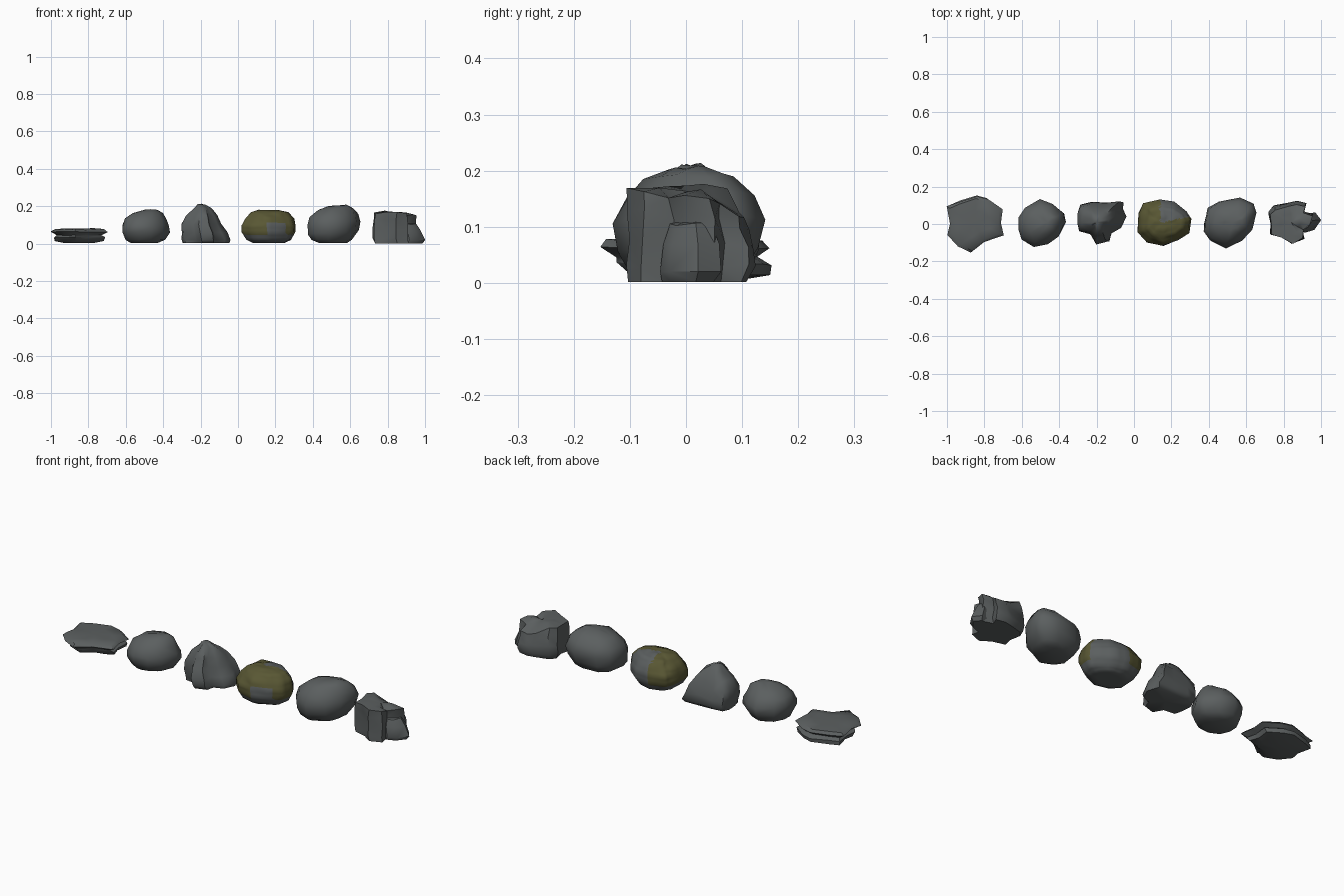
import bpy, bmesh, math, random
from mathutils import Vector

def material(name, rgb):
    m = bpy.data.materials.new(name)
    m.diffuse_color = (*rgb, 1)
    return m

STONE = material("grey stone", (0.105, 0.115, 0.116))
MOSS = material("olive moss", (0.100, 0.096, 0.034))

def rock(name, outline, rings, rough=0.004, lean=None, moss=None, angle=50, seed=1):
    """Loft a plan outline through rings of (z, xmin, xmax, ymin, ymax)."""
    rnd = random.Random(seed)
    xs, ys = [p[0] for p in outline], [p[1] for p in outline]
    x0, y0 = min(xs), min(ys)
    w, d = max(xs) - x0, max(ys) - y0
    bm = bmesh.new()
    loops = []
    for z, a, b, c, e in rings:
        loop = []
        for px, py in outline:
            x = a + (px - x0) / w * (b - a) + rnd.uniform(-rough, rough)
            y = c + (py - y0) / d * (e - c) + rnd.uniform(-rough, rough)
            h = z + (rnd.uniform(-rough, rough) if 0.02 < z else 0)
            if lean and z > 0.03:
                h += lean(x, y, z)
            loop.append(bm.verts.new((x, y, max(h, 0.002))))
        loops.append(loop)
    n = len(outline)
    for lo, hi in zip(loops, loops[1:]):
        for i in range(n):
            j = (i + 1) % n
            bm.faces.new((lo[i], lo[j], hi[j], hi[i]))
    for loop in (loops[0], loops[-1]):
        mid = sum((v.co for v in loop), Vector()) / n
        c = bm.verts.new(mid)
        for i in range(n):
            bm.faces.new((c, loop[i], loop[(i + 1) % n]))
    bmesh.ops.triangulate(bm, faces=[f for f in bm.faces if len(f.verts) > 3])
    if moss:
        bmesh.ops.subdivide_edges(bm, edges=bm.edges[:], cuts=2, use_grid_fill=True)
    bmesh.ops.recalc_face_normals(bm, faces=bm.faces[:])
    if moss:
        for f in bm.faces:
            f.material_index = int(moss(f.calc_center_median()))
    me = bpy.data.meshes.new(name)
    bm.to_mesh(me)
    bm.free()
    me.materials.append(STONE)
    me.materials.append(MOSS)
    ob = bpy.data.objects.new(name, me)
    bpy.context.collection.objects.link(ob)
    bpy.ops.object.select_all(action='DESELECT')
    ob.select_set(True)
    bpy.context.view_layer.objects.active = ob
    bpy.ops.object.shade_smooth_by_angle(angle=math.radians(angle))
    return ob

# flat layered slab
rock("flat_slab",
     [(-1, .10), (-.94, .125), (-.84, .157), (-.78, .14), (-.70, .085), (-.71, .01),
      (-.695, -.055), (-.80, -.09), (-.87, -.15), (-.94, -.115), (-.995, -.05), (-.985, .01)],
     [(.004, -.93, -.77, -.07, .09), (.014, -.98, -.72, -.10, .15), (.034, -.985, -.71, -.125, .152),
      (.045, -.97, -.73, -.125, .13), (.064, -1, -.695, -.155, .15),
      (.076, -.985, -.715, -.14, .135), (.08, -.93, -.77, -.07, .07)], rough=0.003, angle=40)

# rounded boulder
rock("round_boulder",
     [(-.617, .035), (-.585, .09), (-.505, .13), (-.435, .11), (-.375, .06), (-.365, .01),
      (-.40, -.065), (-.46, -.11), (-.535, -.12), (-.60, -.085), (-.62, -.03)],
     [(.004, -.57, -.43, -.07, .07), (.02, -.60, -.39, -.10, .105), (.06, -.618, -.367, -.12, .125),
      (.095, -.618, -.367, -.12, .13), (.135, -.605, -.385, -.10, .11),
      (.165, -.56, -.405, -.06, .08), (.18, -.49, -.43, -.015, .035)], angle=60, seed=2)

# pointed boulder with grooves down its sides
rock("pointed_boulder",
     [(-.30, .06), (-.285, .10), (-.225, .115), (-.14, .11), (-.06, .12), (-.055, .08), (-.045, .04),
      (-.07, -.02), (-.12, -.05), (-.13, -.095), (-.195, -.11), (-.225, -.06), (-.285, -.045), (-.302, 0)],
     [(.003, -.295, -.05, -.09, .105), (.02, -.303, -.045, -.108, .12), (.06, -.305, -.06, -.105, .118),
      (.105, -.303, -.085, -.09, .108), (.15, -.278, -.11, -.065, .085),
      (.185, -.24, -.14, -.035, .055), (.21, -.215, -.175, -.01, .025)], rough=0.005, angle=55, seed=3)

# mossy boulder: bare at the foot and on the back right
def is_mossy(p):
    bare_back = p.x > 0.14 and p.y > 0.02 + (p.x - .2) * 0.2 and p.z > 0
    bare_front = p.y < 0 and 0.15 < p.x < 0.26 and p.z < 0.11
    return p.z > 0.045 and not bare_back and not bare_front

rock("mossy_boulder",
     [(.025, .065), (.05, .115), (.135, .135), (.215, .12), (.285, .07), (.31, .025), (.30, -.045),
      (.235, -.085), (.155, -.12), (.07, -.095), (.02, -.045)],
     [(.004, .08, .25, -.07, .08), (.02, .045, .28, -.10, .11), (.06, .022, .308, -.118, .13),
      (.10, .022, .308, -.12, .132), (.135, .038, .298, -.10, .115),
      (.165, .07, .27, -.07, .085), (.178, .11, .22, -.03, .04)], moss=is_mossy, angle=60, seed=4)

# large boulder, highest to the right
rock("large_boulder",
     [(.375, .01), (.39, .085), (.45, .125), (.565, .14), (.635, .11), (.655, .065), (.635, -.03),
      (.58, -.085), (.49, -.13), (.405, -.09), (.372, -.035)],
     [(.004, .43, .58, -.07, .07), (.02, .395, .61, -.105, .105), (.06, .375, .65, -.125, .13),
      (.11, .373, .656, -.13, .138), (.15, .385, .64, -.11, .125),
      (.185, .425, .615, -.075, .085), (.202, .48, .58, -.03, .04)],
     lean=lambda x, y, z: (x - .52) * 0.08, angle=60, seed=5)

# broken block: flat topped with a notch, sloping to the back right
def block_lean(x, y, z):
    t = max(0, z - .03) / .14
    notch = -0.03 * max(0, 1 - abs(y + .02) / .03) * (x > .84)
    slope = -0.6 * max(0, y - .02) * (x > .8)
    return t * (notch + slope)

rock("broken_block",
     [(.728, .06), (.755, .095), (.84, .113), (.875, .12), (.93, .11), (.915, .07), (.97, .055),
      (.955, .01), (.915, -.025), (.92, -.08), (.855, -.11), (.80, -.07), (.735, -.055), (.74, 0)],
     [(.002, .73, .955, -.105, .105), (.03, .722, .96, -.11, .12), (.08, .722, .958, -.105, .118),
      (.13, .723, .955, -.105, .11), (.165, .728, .952, -.105, .10), (.172, .78, .90, -.06, .06)],
     rough=0.005, lean=block_lean, angle=40, seed=6)

# wedge fallen against the block
rock("block_wedge",
     [(.87, -.03), (.90, .06), (.97, .075), (1, .03), (.965, -.03), (.92, -.05)],
     [(.002, .86, .99, -.04, .05), (.02, .86, 1, -.045, .06), (.07, .86, .98, -.04, .06),
      (.105, .87, .955, -.03, .045), (.11, .89, .93, 0, .03)], rough=0.003, angle=40, seed=7)
